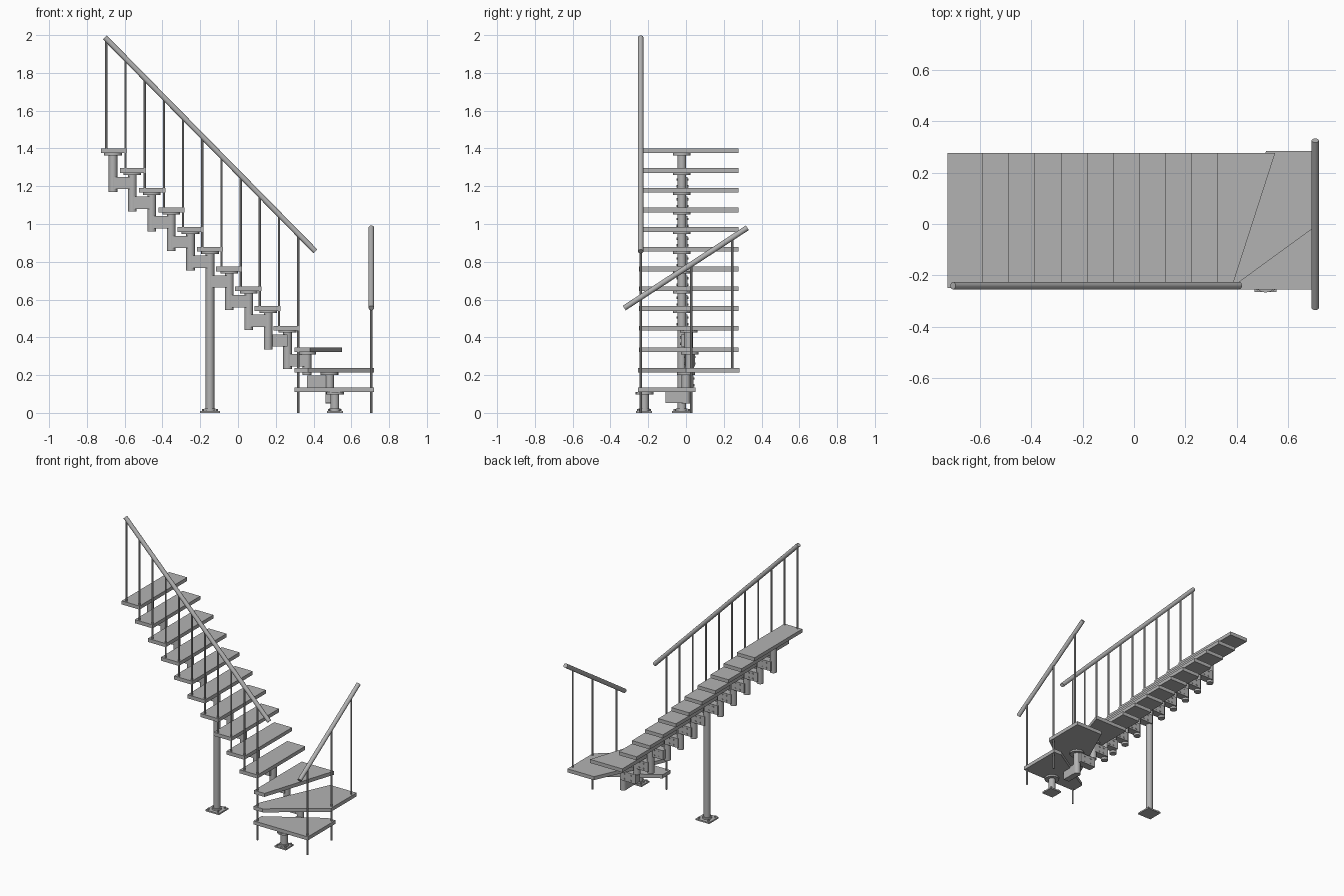
import bpy, bmesh
from math import radians
from mathutils import Vector

cube = bpy.data.objects.get("Cube")
if cube:
    bpy.data.objects.remove(cube, do_unlink=True)

GREY = bpy.data.materials.new("grey")
GREY.use_nodes = True
GREY.diffuse_color = (0.45, 0.45, 0.45, 1)
GREY.node_tree.nodes["Principled BSDF"].inputs["Base Color"].default_value = (0.45, 0.45, 0.45, 1)


def finish(obj, name):
    obj.name = name
    obj.data.materials.append(GREY)
    return obj


def slab(name, outline, top, thick=0.025):
    """Flat plate: an outline extruded downward from its top height."""
    bm = bmesh.new()
    face = bm.faces.new([bm.verts.new((x, y, top - thick)) for x, y in outline])
    up = bmesh.ops.extrude_face_region(bm, geom=[face])["geom"]
    bmesh.ops.translate(bm, vec=(0, 0, thick), verts=[v for v in up if isinstance(v, bmesh.types.BMVert)])
    bmesh.ops.recalc_face_normals(bm, faces=bm.faces)
    mesh = bpy.data.meshes.new(name)
    bm.to_mesh(mesh)
    bm.free()
    obj = bpy.data.objects.new(name, mesh)
    bpy.context.collection.objects.link(obj)
    return finish(obj, name)


def rect(x0, x1, y0, y1):
    return [(x0, y0), (x1, y0), (x1, y1), (x0, y1)]


def rod(name, a, b, radius, sides=16):
    """Round bar between two points."""
    a, b = Vector(a), Vector(b)
    bpy.ops.mesh.primitive_cylinder_add(vertices=sides, radius=radius, depth=(b - a).length, location=(a + b) / 2)
    obj = bpy.context.object
    obj.rotation_euler = (b - a).to_track_quat('Z', 'Y').to_euler()
    bpy.ops.object.shade_smooth_by_angle(angle=radians(40))
    return finish(obj, name)


def post(name, x, y, z0, z1):
    """Spine post with a flange under the tread."""
    rod(name, (x, y, z0), (x, y, z1), 0.023)
    rod(name + "_flange", (x, y, z1 - 0.012), (x, y, z1), 0.047)


def foot(name, x, y, half):
    """Floor plate with a collar and corner bolts."""
    slab(name, rect(x - half, x + half, y - half, y + half), 0.01, 0.01)
    rod(name + "_collar", (x, y, 0.01), (x, y, 0.022), 0.03)
    d = half * 0.72
    for sx in (-d, d):
        for sy in (-d, d):
            rod(name + "_bolt", (x + sx, y + sy, 0.01), (x + sx, y + sy, 0.02), 0.006, 6)


RUN, RISE, TOP = 0.1016, 0.1043, 1.4
RAIL_Y = -0.24
posts = []

# Straight flight: treads and their spine posts
for i in range(10):
    x, top = -0.726 + RUN * i, TOP - RISE * i
    slab("tread", rect(x, x + 0.138, -0.25, 0.277), top)
    px, py = -0.662 + 0.1027 * i, 0.015 if i == 9 else -0.022
    z0 = 0.0 if i == 5 else top - 0.23
    post("support_post" if i == 5 else "spine_post", px, py, z0, top - 0.025)
    posts.append((px, py, top))

# Winder treads turning toward the front
slab("upper_winder", [(0.30, -0.25), (0.38, -0.25), (0.55, 0.277), (0.30, 0.277)], 0.347)
slab("middle_winder", [(0.30, -0.255), (0.37, -0.255), (0.72, 0.0), (0.72, 0.284), (0.515, 0.284),
                       (0.30, -0.19)], 0.238)
slab("lower_winder", [(0.30, -0.255), (0.72, -0.255), (0.72, 0.05), (0.66, 0.05), (0.30, -0.17)], 0.135)
post("winder_post", 0.365, 0.02, 0.2, 0.322)
post("winder_post", 0.485, 0.0, 0.05, 0.213)
post("bottom_post", 0.513, -0.22, 0.0, 0.11)
posts += [(0.365, 0.02, 0.347), (0.485, 0.0, 0.238)]

# Brackets joining each post to the next one down
for (xa, ya, top), (xb, yb, _) in zip(posts, posts[1:]):
    y = (ya + yb) / 2
    z = top - 0.15
    slab("bracket", rect(xa, xb, y - 0.022, y + 0.03), z, 0.065)
    for bz in (z - 0.015, z - 0.05):
        for bx in (xa + 0.035, xb - 0.035):
            rod("bracket_bolt", (bx, y - 0.027, bz), (bx, y + 0.034, bz), 0.006, 6)
slab("lower_bracket", rect(0.463, 0.507, -0.108, 0.0), 0.12, 0.068)

# Floor plates
foot("support_foot", posts[5][0], -0.022, 0.052)
foot("bottom_foot", 0.513, -0.222, 0.043)

# Main handrail and its balusters
A, B = Vector((-0.705, RAIL_Y, 1.988)), Vector((0.41, RAIL_Y, 0.855))
rod("main_handrail", A, B, 0.0145)
for i in range(11):
    x = -0.697 + RUN * i
    rail_z = A.lerp(B, (x - A.x) / (B.x - A.x)).z
    base = TOP - RISE * i - 0.02 if i < 10 else 0.0
    rod("baluster", (x, RAIL_Y, base), (x, RAIL_Y, rail_z), 0.006, 8)

# Short handrail on the turn and its balusters
C, D = Vector((0.706, -0.327, 0.555)), Vector((0.706, 0.325, 0.98))
rod("short_handrail", C, D, 0.0145)
for y, base in ((RAIL_Y, 0.0), (0.028, 0.0), (0.245, 0.215)):
    rail_z = C.lerp(D, (y - C.y) / (D.y - C.y)).z
    rod("short_baluster", (0.706, y, base), (0.706, y, rail_z), 0.006, 8)
